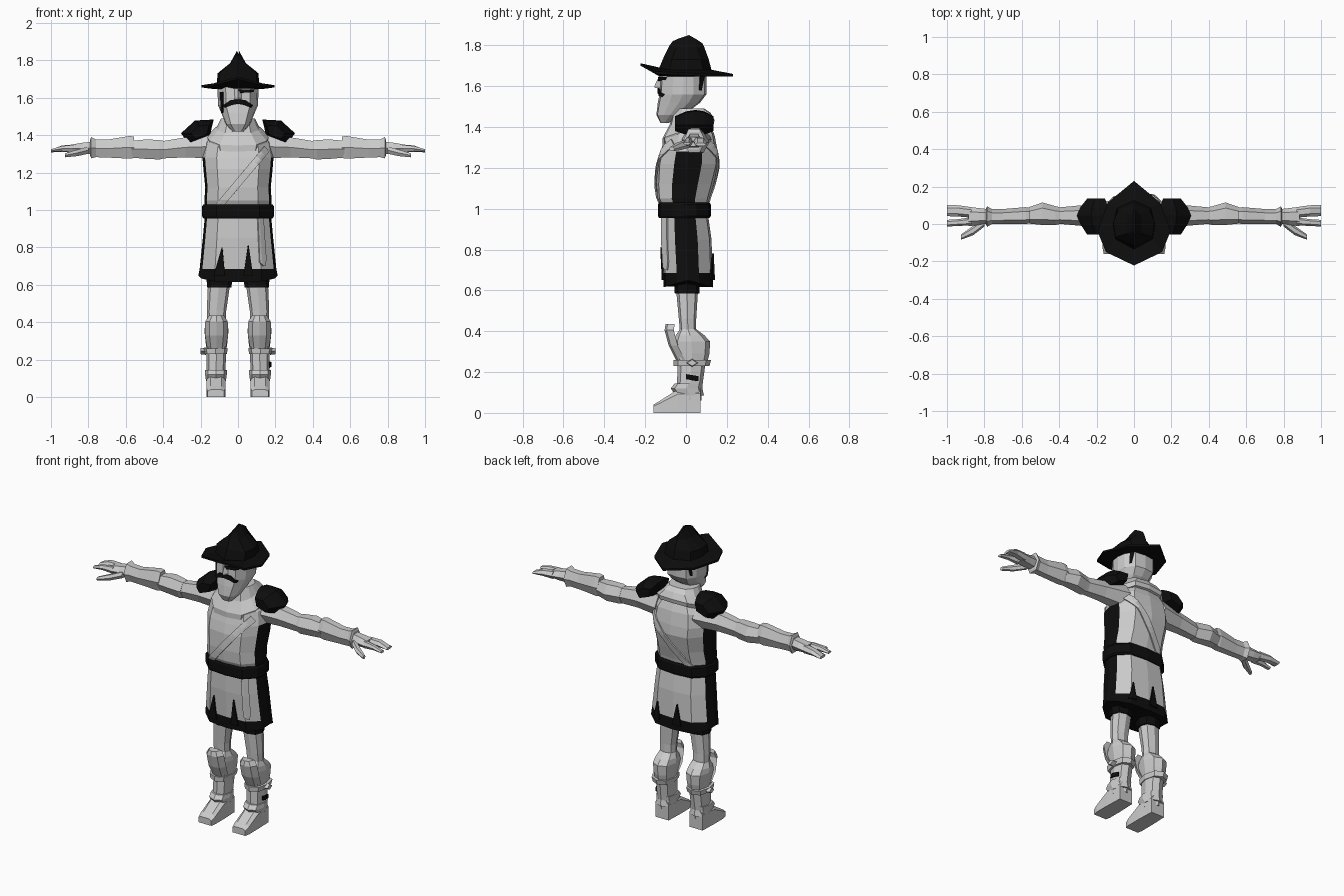
import bpy, bmesh, math
from mathutils import Vector
from mathutils.bvhtree import BVHTree


def material(name, v):
    m = bpy.data.materials.new(name)
    m.diffuse_color = (v, v, v, 1)
    return m


MATS = [material("pale_grey", 0.6), material("black", 0.004)]
GREY, BLACK = 0, 1
BODY = [(0, -1), (.6, -.92), (.93, -.45), (1, 0), (.93, .45), (.6, .92), (0, 1)]
LIMB = [(0, -1), (.75, -.75), (1, 0), (.75, .75), (0, 1)]
TREES = {}


def finish(name, bm, mirror=False):
    bmesh.ops.recalc_face_normals(bm, faces=bm.faces[:])
    TREES[name] = BVHTree.FromBMesh(bm)
    me = bpy.data.meshes.new(name)
    for m in MATS:
        me.materials.append(m)
    bm.to_mesh(me)
    bm.free()
    ob = bpy.data.objects.new(name, me)
    bpy.context.collection.objects.link(ob)
    if mirror:
        ob.modifiers.new("mirror", "MIRROR")
    return ob


def loft(name, rings, mat=GREY, mirror=False, rule=None, cap=None):
    """Skin a list of equal-length point rings and close both ends."""
    bm = bmesh.new()
    vs = [[bm.verts.new(p) for p in r] for r in rings]
    n = len(vs[0])
    for row in range(len(vs) - 1):
        for c in range(n):
            d = (c + 1) % n
            f = bm.faces.new((vs[row][c], vs[row][d], vs[row + 1][d], vs[row + 1][c]))
            f.material_index = rule(row, min(c, n - 1 - c)) if rule else mat
    for end in (vs[0], vs[-1]):
        bm.faces.new(end).material_index = mat if cap is None else cap
    return finish(name, bm, mirror)


def both(half):
    """Complete a half outline by reflecting it in x."""
    return half + [(-p[0],) + tuple(p[1:]) for p in half[-2:0:-1]]


def ring(z, hw, yf, yb, cx=0, shape=BODY, drop=0):
    mid, hl = (yf + yb) / 2, (yb - yf) / 2
    return [(cx + fx * hw, mid + fy * hl, z - drop * fy) for fx, fy in both(shape)]


def leg(rows):
    return [ring(z, hw, yf, yb, cx, LIMB) for z, cx, hw, yf, yb in rows]


def arm(rows, n=6):
    """Rings across the x axis: x, centre y, centre z, radius y, radius z."""
    return [[(x, y + ry * math.cos(a * math.tau / n), z + rz * math.sin(a * math.tau / n))
             for a in range(n)] for x, y, z, ry, rz in rows]


def plate(name, target, left, right, side=-1, axis=1, mat=BLACK, n=8):
    """Thin strip between two polylines, draped over the target's surface."""
    def sample(line, t):
        t *= len(line) - 1
        i = min(int(t), len(line) - 2)
        return Vector(line[i]).lerp(Vector(line[i + 1]), t - i)
    bm = bmesh.new()
    rows = []
    for i in range(n + 1):
        a, b = sample(left, i / n), sample(right, i / n)
        row = []
        for j in range(4):
            u, z = a.lerp(b, j / 3)
            o = Vector((u, side, z)) if axis == 1 else Vector((side, u, z))
            d = Vector((0, -side, 0)) if axis == 1 else Vector((-side, 0, 0))
            hit = TREES[target].ray_cast(o, d)[0]
            row.append(bm.verts.new(hit - d * .007) if hit else None)
        rows.append(row)
    for r, s in zip(rows, rows[1:]):
        for j in range(3):
            q = (r[j], r[j + 1], s[j + 1], s[j])
            if all(q):
                bm.faces.new(q).material_index = mat
    ob = finish(name, bm)
    mod = ob.modifiers.new("thickness", "SOLIDIFY")
    mod.thickness, mod.offset = .008, 0


# Torso with dark side panels
loft("torso", [ring(*r) for r in [
    (1.0, .175, -.115, .105), (1.05, .18, -.14, .115), (1.12, .175, -.145, .135),
    (1.22, .185, -.14, .16), (1.28, .19, -.125, .155), (1.36, .175, -.10, .14),
    (1.42, .13, -.06, .115), (1.46, .08, -.04, .09)]],
    rule=lambda row, c: BLACK if c in (2, 3) and row < 4 else GREY)

# Cowl around the neck, hanging lower in front
loft("cowl", [ring(*r[:4], drop=r[4]) for r in [
    (1.36, .155, -.115, .135, -.05), (1.39, .165, -.115, .14, -.045),
    (1.44, .115, -.08, .12, -.03), (1.49, .09, -.06, .09, 0)]])

# Diagonal sash, front and back
for side, label in ((-1, "front"), (1, "back")):
    plate("sash_" + label, "torso", [(-.12, 1.03), (.14, 1.34)], [(-.07, 1.03), (.165, 1.31)],
          side, mat=GREY, n=12)

# Belt and skirt
loft("belt", [ring(*r) for r in [(.955, .185, -.132, .115), (.965, .192, -.137, .122),
                                (1.02, .192, -.137, .122), (1.03, .185, -.132, .115)]], BLACK)
skirt = [ring(*r) for r in [(.99, .175, -.12, .105), (.85, .188, -.122, .125),
                            (.685, .205, -.112, .13), (.65, .212, -.11, .132)]]
skirt[-1] = [(x, y, z - .035 * abs(y - .01) / .12) for x, y, z in skirt[-1]]
loft("skirt", skirt, cap=BLACK,
     rule=lambda row, c: BLACK if row == 2 or c in (2, 3) else GREY)
for i, (x0, x1, top, z, s) in enumerate([(-.13, -.07, -.085, .8, -1), (.03, .08, .055, .81, -1),
                                         (-.06, .0, -.03, .78, 1), (.09, .14, .11, .76, 1)]):
    plate(f"skirt_slit_{i + 1}", "skirt", [(x0, .65), (top - .002, z)],
          [(x1, .65), (top + .002, z)], s)
plate("belt_tail", "skirt", [(.105, .955), (.115, .72), (.135, .70)],
      [(.135, .955), (.15, .74), (.145, .70)], mat=GREY)

# Head, brow, moustache and straps
loft("head", [ring(*r) for r in [
    (1.42, .03, -.125, -.085), (1.46, .065, -.145, -.01), (1.52, .09, -.138, .07),
    (1.56, .107, -.13, .1), (1.66, .11, -.125, .1)]])
plate("moustache", "head", [(-.078, 1.56), (-.04, 1.587), (0, 1.592), (.04, 1.587), (.078, 1.56)],
      [(-.07, 1.548), (-.04, 1.56), (0, 1.568), (.04, 1.56), (.07, 1.548)], n=12)
plate("brow", "head", [(0, 1.645), (.085, 1.645)], [(0, 1.625), (.08, 1.63)])
plate("chin_strap", "head", [(-.094, 1.63), (-.088, 1.52)], [(-.082, 1.63), (-.08, 1.52)])
for s, label in ((1, "right"), (-1, "left")):
    plate("hair_" + label, "head", [(.07, 1.65), (.065, 1.58)], [(.09, 1.65), (.075, 1.58)], s, 0)
# Nose
loft("nose", [[(-.018, -.125, z), (0, y, z), (.018, -.125, z)]
              for z, y in ((1.59, -.152), (1.60, -.155), (1.65, -.132))])

# Hat: pointed brim and ridged crown
loft("hat", [both(h) for h in [
    [(0, -.13, 1.648), (.1, -.08, 1.648), (.11, 0, 1.648), (.09, .08, 1.648), (0, .12, 1.648)],
    [(0, -.222, 1.70), (.15, -.15, 1.66), (.195, -.04, 1.655), (.14, .115, 1.648), (0, .23, 1.648)],
    [(0, -.222, 1.712), (.15, -.15, 1.672), (.195, -.04, 1.667), (.14, .115, 1.66), (0, .23, 1.66)],
    [(0, -.135, 1.68), (.1, -.08, 1.68), (.112, 0, 1.68), (.09, .085, 1.68), (0, .125, 1.68)],
    [(0, -.11, 1.74), (.1, -.07, 1.73), (.11, .01, 1.73), (.085, .075, 1.73), (0, .11, 1.735)],
    [(0, -.08, 1.80), (.04, -.05, 1.785), (.042, .01, 1.785), (.035, .05, 1.785), (0, .09, 1.79)],
    [(0, -.065, 1.82), (.006, -.04, 1.832), (.006, .015, 1.85), (.006, .05, 1.83), (0, .08, 1.81)]]],
    BLACK)

# Shoulder pads
pad = [(.13, 1.48), (.23, 1.475), (.305, 1.41), (.265, 1.36), (.15, 1.40)]
loft("shoulder_pad", [[(.185 + (x - .185) * s, y, 1.41 + (z - 1.41) * t) for x, z in pad]
                      for y, s, t in ((-.055, .55, .6), (.0, .85, .95), (.045, 1, 1.05),
                                      (.09, .85, .95), (.135, .55, .6))], BLACK, True)

# Arms
loft("upper_arm", arm([(.13, .05, 1.34, .075, .075), (.28, .045, 1.335, .055, .062),
                       (.42, .045, 1.32, .042, .052)]), mirror=True)
loft("elbow_guard", arm([(.40, .045, 1.322, .046, .055), (.42, .045, 1.322, .05, .06),
                         (.49, .055, 1.325, .06, .06), (.57, .045, 1.325, .042, .052)]), mirror=True)
loft("forearm", arm([(.555, .045, 1.335, .042, .066), (.58, .045, 1.335, .045, .07),
                     (.70, .04, 1.328, .04, .055), (.76, .04, 1.33, .04, .055),
                     (.785, .04, 1.333, .055, .066), (.79, .04, 1.333, .045, .05)]), mirror=True)
loft("palm", arm([(.77, .04, 1.333, .038, .04), (.83, .04, 1.33, .045, .034),
                  (.885, .04, 1.328, .052, .026)]), mirror=True)
loft("fingers", arm([(.87, .062, 1.328, .028, .026), (.94, .07, 1.328, .03, .02),
                     (1.0, .072, 1.315, .03, .008)]), mirror=True)
loft("forefinger", arm([(.87, .014, 1.328, .022, .024), (.94, .008, 1.328, .018, .016),
                        (1.0, .004, 1.318, .018, .008)]), mirror=True)
loft("thumb", arm([(.80, .01, 1.32, .024, .022), (.86, -.035, 1.305, .025, .02),
                   (.925, -.07, 1.292, .014, .012)]), mirror=True)

# Legs, shorts and boots
loft("shorts_leg", leg([(.585, .1, .066, -.055, .065), (.75, .1, .072, -.06, .07)]), BLACK, True)
loft("thigh", leg([(.40, .115, .05, -.03, .05), (.46, .115, .052, -.035, .05),
                   (.62, .1, .06, -.05, .06)]), mirror=True)
loft("shin_guard", leg([(.23, .115, .05, -.045, .10), (.29, .115, .058, -.055, .115),
                        (.35, .115, .064, -.065, .118), (.38, .115, .062, -.05, .09),
                        (.41, .115, .052, -.03, .05)]), mirror=True)
loft("knee_plate", [[(.115 - w, y + .045, z), (.115 - w * .6, y + .01, z), (.115, y, z),
                     (.115 + w * .6, y + .01, z), (.115 + w, y + .045, z)]
                    for z, w, y in ((.26, .05, -.05), (.33, .062, -.085),
                                    (.405, .06, -.105), (.435, .04, -.10))], mirror=True)
loft("boot_band", leg([(.23, .12, .06, -.06, .115), (.26, .12, .066, -.062, .123)]), mirror=True)
loft("band_buckle", arm([(.17, .03, .245, .03, .02), (.2, .03, .245, .025, .016)], 4), mirror=True)
loft("boot_shaft", leg([(.06, .118, .05, -.05, .075), (.13, .118, .05, -.045, .08),
                        (.24, .115, .052, -.04, .095)]), mirror=True)
loft("ankle_flap", leg([(.085, .118, .053, -.05, .088), (.12, .118, .058, -.075, .08),
                        (.145, .118, .058, -.055, .082)]), mirror=True)
loft("foot", [[(.118 - w, y, 0), (.118 + w, y, 0), (.118 + w, y, h * .8), (.118 + w * .6, y, h),
               (.118 - w * .6, y, h), (.118 - w, y, h * .8)]
              for y, w, h in ((-.16, .044, .04), (-.13, .05, .058), (-.04, .05, .115),
                              (.07, .046, .12))], mirror=True)
plate("boot_patch", "boot_shaft", [(0, .19), (.06, .18)], [(0, .165), (.06, .155)], 1, 0)
